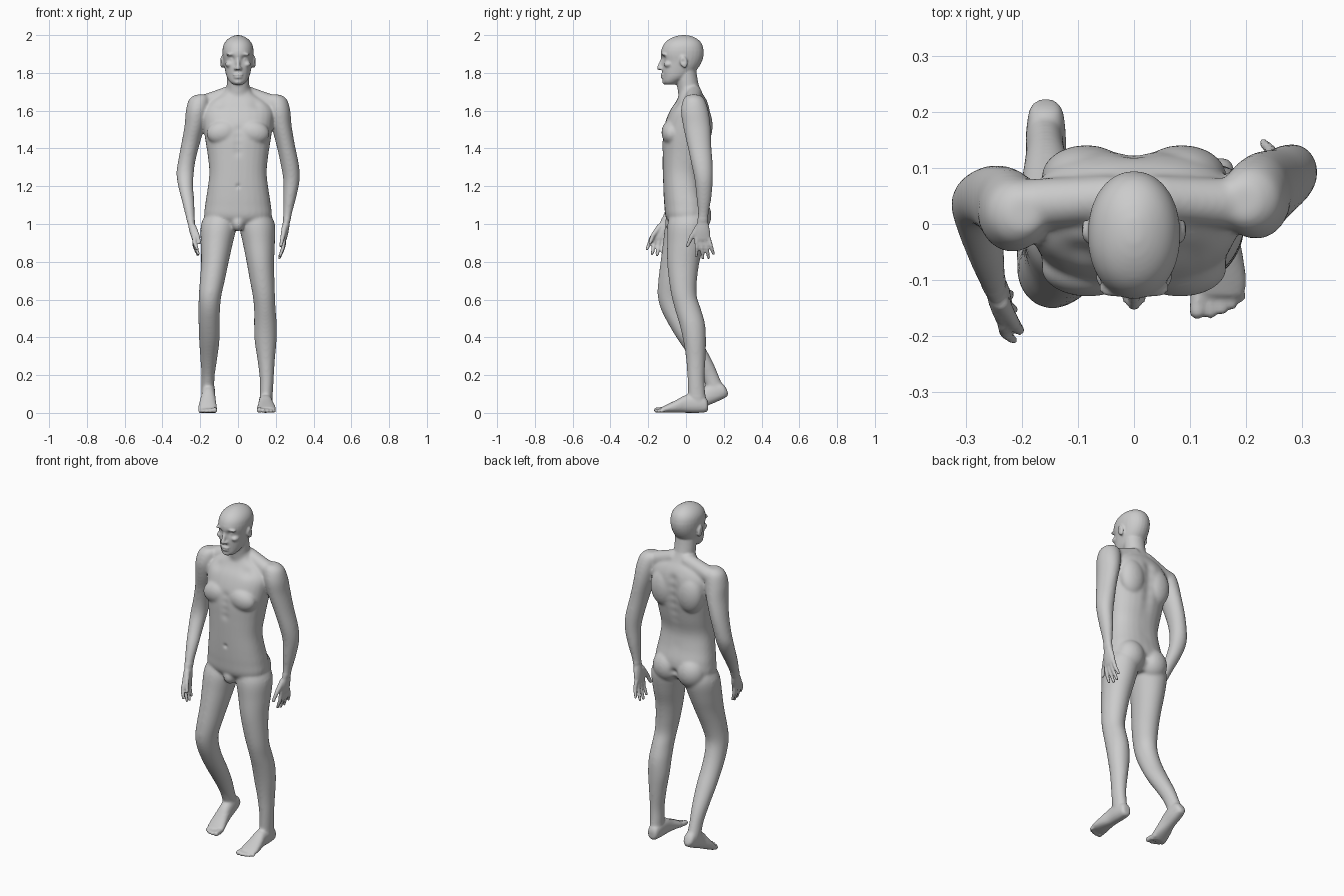
import bpy, bmesh, math
from mathutils import Vector, Matrix

bm = bmesh.new()


def loft(rings, axis='z', power=2.0, n=28, steps=4, xf=Matrix()):
    """Closed skin through rings (x, y, z, half_width, half_depth), spline smoothed."""
    pts = [rings[0]] + list(rings) + [rings[-1]]
    fine = []
    for i in range(1, len(pts) - 2):
        for s in range(steps):
            t = s / steps
            fine.append([0.5 * (2 * b + (c - a) * t + (2 * a - 5 * b + 4 * c - d) * t * t
                                + (3 * b - a - 3 * c + d) * t ** 3)
                         for a, b, c, d in zip(*pts[i - 1:i + 3])])
    fine.append(rings[-1])
    loops = []
    for x, y, z, rw, rd in fine:
        loop = []
        for k in range(n):
            a = 2 * math.pi * k / n
            u = math.copysign(abs(math.cos(a)) ** (2 / power), math.cos(a)) * rw
            v = math.copysign(abs(math.sin(a)) ** (2 / power), math.sin(a)) * rd
            p = (x + u, y + v, z) if axis == 'z' else (x + u, y, z + v)
            loop.append(bm.verts.new(xf @ Vector(p)))
        loops.append(loop)
    for a, b in zip(loops, loops[1:]):
        for k in range(n):
            j = (k + 1) % n
            bm.faces.new((a[k], a[j], b[j], b[k]))
    bm.faces.new(loops[0][::-1])
    bm.faces.new(loops[-1])


def blob(c, radii, tilt=0.0, axis='Y'):
    m = Matrix.Translation(c) @ Matrix.Rotation(tilt, 4, axis) @ Matrix.Diagonal((*radii, 1))
    bmesh.ops.create_uvsphere(bm, u_segments=24, v_segments=16, radius=1, matrix=m)


def capsule(p, q, r0, r1):
    p, q = Vector(p), Vector(q)
    d = q - p
    m = Matrix.Translation((p + q) / 2) @ d.to_track_quat('Z', 'Y').to_matrix().to_4x4()
    bmesh.ops.create_cone(bm, cap_ends=True, segments=16, radius1=r0, radius2=r1,
                          depth=d.length, matrix=m)
    blob(p, (r0,) * 3)
    blob(q, (r1,) * 3)


# torso: z, front, back, half width
torso = [(.98, -.06, .07, .08), (1.03, -.105, .11, .172), (1.10, -.115, .115, .174),
         (1.18, -.12, .095, .162), (1.27, -.123, .085, .152), (1.36, -.125, .105, .16),
         (1.45, -.125, .122, .174), (1.53, -.112, .13, .185), (1.60, -.085, .128, .188),
         (1.65, -.052, .112, .15), (1.69, -.035, .088, .085), (1.73, -.03, .07, .06)]
loft([(0, (f + b) / 2, z, w, (b - f) / 2) for z, f, b, w in torso], power=2.35)

# neck and head
loft([(0, .04, 1.60, .08, .07), (0, .017, 1.70, .062, .06), (0, .003, 1.78, .06, .056),
      (0, -.005, 1.86, .06, .055)])
head = [(1.738, -.11, -.055, .026), (1.752, -.122, -.03, .043), (1.78, -.124, .02, .06),
        (1.82, -.127, .06, .07), (1.86, -.126, .084, .077), (1.90, -.134, .094, .082),
        (1.94, -.125, .09, .08), (1.97, -.102, .073, .064), (1.99, -.067, .042, .038),
        (2.0, -.032, .01, .012)]
loft([(0, (f + b) / 2, z, w, (b - f) / 2) for z, f, b, w in head], power=2.1)

# nose, lips, chin
capsule((0, -.124, 1.878), (0, -.142, 1.826), .008, .012)
blob((0, -.122, 1.79), (.027, .013, .007))
blob((0, -.121, 1.777), (.023, .013, .007))
blob((0, -.108, 1.752), (.024, .018, .014))

for s in (-1, 1):
    # nostril, brow, cheekbone, ear
    blob((s * .014, -.13, 1.823), (.009, .012, .008))
    blob((s * .033, -.114, 1.899), (.03, .018, .009), s * .12)
    blob((s * .048, -.092, 1.845), (.02, .026, .016))
    blob((s * .085, -.012, 1.858), (.009, .02, .034), .2, 'X')
    # trapezius, chest, shoulder blade, buttock
    capsule((s * .045, .045, 1.69), (s * .19, .035, 1.635), .042, .046)
    blob((s * .082, -.078, 1.485), (.085, .052, .065), s * .2)
    blob((s * .085, .085, 1.52), (.08, .056, .11))
    blob((s * .078, .06, 1.045), (.084, .075, .09))
blob((0, -.07, 1.005), (.036, .042, .045))

# arms: left swings forward, right hangs back
loft([(-.195, .02, 1.685, .03, .03), (-.205, .02, 1.66, .054, .055), (-.216, .02, 1.60, .06, .07),
      (-.229, .032, 1.52, .054, .07), (-.25, .045, 1.43, .049, .06), (-.27, .046, 1.34, .046, .051),
      (-.28, .035, 1.27, .046, .047), (-.277, .002, 1.20, .04, .045), (-.264, -.05, 1.12, .033, .038),
      (-.253, -.094, 1.04, .024, .03), (-.247, -.112, 1.0, .019, .03)])
loft([(.195, .04, 1.685, .03, .03), (.205, .042, 1.66, .054, .056), (.217, .046, 1.60, .06, .073),
      (.23, .057, 1.52, .054, .073), (.252, .07, 1.42, .049, .064), (.275, .086, 1.31, .048, .056),
      (.283, .094, 1.23, .043, .048), (.274, .095, 1.14, .034, .04), (.263, .092, 1.06, .024, .029),
      (.257, .088, 1.01, .019, .029)])


def hand(wrist, knuckle_mid, tips, thumb):
    """Palm loft, four fingers fanned from the knuckles, thumb of three points."""
    w, k = Vector(wrist), Vector(knuckle_mid)
    m = w.lerp(k, .5)
    loft([(*w, .018, .026), (*m, .019, .038), (*k, .014, .042), (k.x, k.y, k.z - .012, .008, .034)])
    for i, tip in enumerate(tips):
        base = k + Vector((0, (i - 1.5) * .021, .005))
        mid = base.lerp(Vector(tip), .5) + Vector((math.copysign(.006, k.x), 0, 0))
        capsule(base, mid, .0115, .0105)
        capsule(mid, tip, .0105, .008)
    capsule(thumb[0], thumb[1], .016, .012)
    capsule(thumb[1], thumb[2], .012, .009)


hand((.257, .088, 1.02), (.244, .088, .92),
     [(.222, .055, .83), (.218, .09, .818), (.22, .119, .822), (.23, .145, .843)],
     [(.247, .065, .985), (.236, .028, .93), (.227, .008, .885)])
hand((-.248, -.11, 1.01), (-.232, -.15, .925),
     [(-.215, -.207, .866), (-.21, -.18, .842), (-.213, -.152, .836), (-.22, -.125, .85)],
     [(-.237, -.14, .985), (-.215, -.175, .94), (-.203, -.19, .90)])

# legs: right stands, left trails with bent knee
loft([(.09, .01, 1.07, .07, .085), (.1, .01, 1.0, .095, .108), (.11, 0, .9, .085, .1),
      (.118, -.014, .8, .073, .086), (.128, -.016, .7, .065, .074), (.137, -.01, .62, .059, .067),
      (.142, .01, .55, .057, .069), (.145, .033, .47, .06, .068), (.146, .046, .38, .058, .06),
      (.149, .052, .28, .046, .051), (.152, .053, .18, .037, .045), (.15, .056, .11, .035, .046),
      (.148, .06, .05, .033, .048)])
loft([(-.09, .01, 1.07, .07, .085), (-.1, 0, 1.0, .095, .108), (-.112, -.02, .9, .085, .102),
      (-.122, -.045, .8, .073, .09), (-.136, -.07, .7, .066, .077), (-.148, -.081, .62, .06, .069),
      (-.152, -.066, .55, .057, .067), (-.153, -.03, .47, .056, .063), (-.152, .022, .38, .054, .06),
      (-.155, .084, .28, .044, .053), (-.158, .126, .2, .035, .046), (-.16, .15, .14, .034, .045),
      (-.16, .16, .10, .03, .04)])


def foot(s, x, ball_y, lift):
    """Foot lofted from heel to ball, heel raised by lift about the ball, toes flat."""
    xf = Matrix.Translation((x, ball_y, .012)) @ Matrix.Rotation(lift, 4, 'X')
    rings = [(0, .217, .035, .016, .018), (0, .205, .042, .03, .038), (0, .16, .05, .036, .05),
             (0, .10, .048, .037, .047), (s * .003, .05, .035, .044, .034),
             (s * .004, 0, .023, .05, .022), (s * .004, -.028, .017, .046, .014)]
    loft([(a, b, c - .012, d, e) for a, b, c, d, e in rings], 'y', 2.3, xf=xf)
    for dx, tip, r in ((-.033, -.055, .0145), (-.01, -.058, .011), (.01, -.052, .0105),
                       (.028, -.043, .01), (.044, -.03, .0095)):
        capsule((x + s * dx * .9, ball_y - .002, .018), (x + s * dx, ball_y + tip, r), r, r)


foot(1, .146, -.1, 0)
foot(-1, -.157, .028, math.radians(24))

# fuse everything into one skin
bmesh.ops.recalc_face_normals(bm, faces=bm.faces)
mesh = bpy.data.meshes.new("body")
bm.to_mesh(mesh)
bm.free()
body = bpy.data.objects.new("body", mesh)
bpy.context.collection.objects.link(body)
bpy.context.view_layer.objects.active = body
body.select_set(True)


def apply(kind, **props):
    mod = body.modifiers.new("step", kind)
    for key, value in props.items():
        setattr(mod, key, value)
    bpy.ops.object.modifier_apply(modifier=mod.name)


apply('REMESH', mode='VOXEL', voxel_size=.006)
apply('SMOOTH', factor=.5, iterations=2)

# blend muscles strongly, leaving face, hands and toes crisp
soft = body.vertex_groups.new(name="soft")
soft.add([v.index for v in body.data.vertices
          if .09 < v.co.z < 1.73 and not (abs(v.co.x) > .19 and .78 < v.co.z < 1.03)
          or v.co.z > 1.92], 1.0, 'REPLACE')
apply('SMOOTH', factor=.5, iterations=18, vertex_group="soft")

# sculpted hollows and bulges: centre, radius, push
dents = [((0, .13, 1.2 + i * .05), .028, (0, -.009, 0)) for i in range(9)]
dents += [((0, -.122, 1.38 + i * .04), .022, (0, .005, 0)) for i in range(4)]
dents += [((0, -.125, 1.2), .012, (0, .008, 0)), ((0, .125, 1.04), .02, (0, -.018, 0))]
for s in (-1, 1):
    dents += [((s * .033, -.122, 1.876), .016, (0, .011, 0)),
              ((s * .033, -.115, 1.874), .008, (0, -.006, 0)),
              ((s * .09, -.016, 1.86), .009, (-s * .006, 0, 0)),
              ((s * .1, -.07, 1.645), .03, (0, .01, -.004))]
dents = [(Vector(c), r, Vector(d)) for c, r, d in dents]
for v in body.data.vertices:
    start = v.co.copy()
    for c, r, d in dents:
        q = (start - c).length_squared / (r * r)
        if q < 9:
            v.co += d * math.exp(-q)
    v.co.z = max(v.co.z, 0)

for p in body.data.polygons:
    p.use_smooth = True
